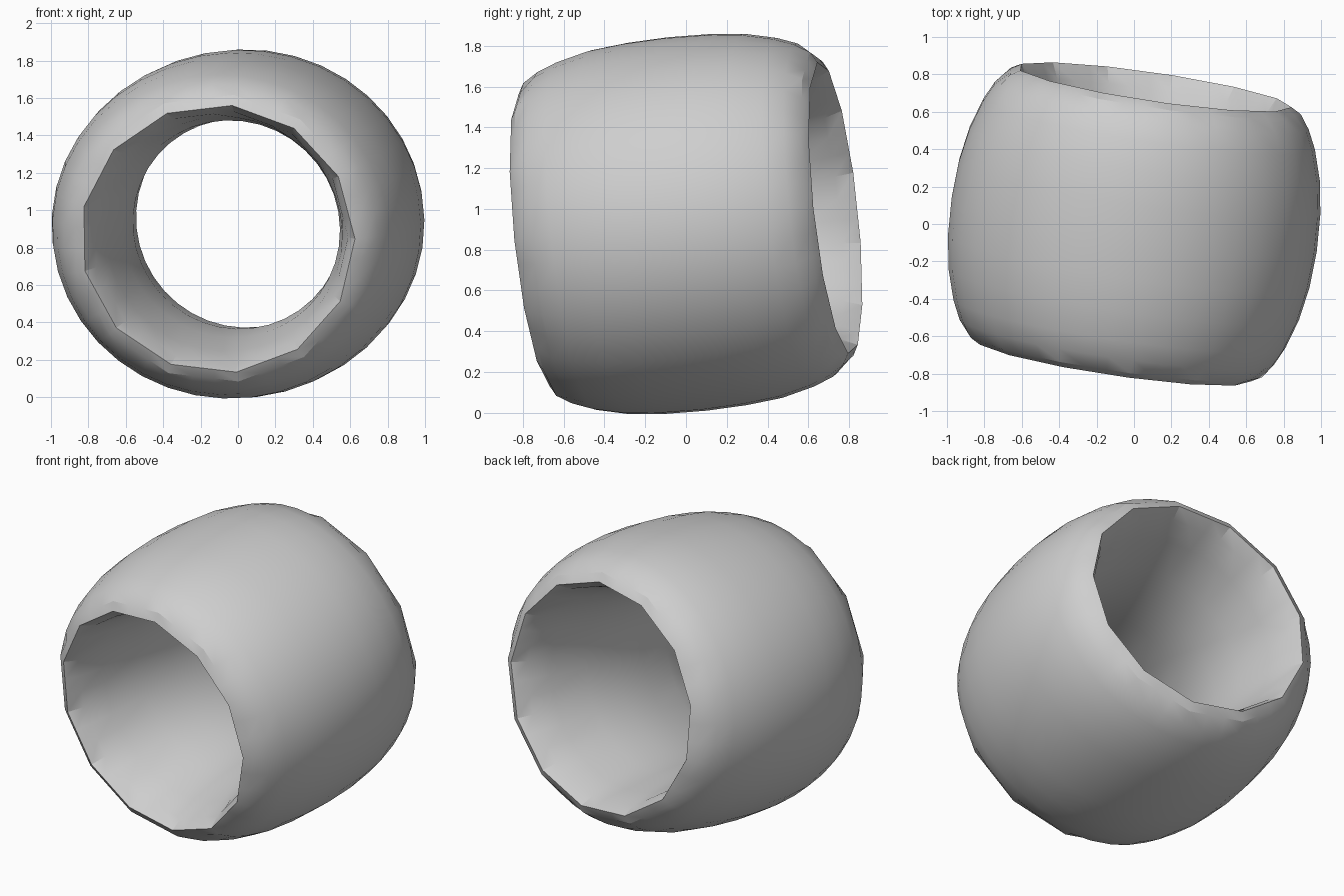
import bpy, bmesh, math
from mathutils import Vector

if "Cube" in bpy.data.objects:
    bpy.data.objects.remove(bpy.data.objects["Cube"], do_unlink=True)

RIM_SIDES = 13
SIDES = RIM_SIDES * 3
CENTRE = Vector((0, 0, 0.926))

# Half profile: distance along the axis, radius across x, radius across z, coarse rim flag
half = [
    (0.000, 0.988, 0.921, False),
    (0.200, 0.978, 0.915, False),
    (0.380, 0.948, 0.898, False),
    (0.540, 0.898, 0.860, False),
    (0.640, 0.850, 0.822, False),
    (0.715, 0.796, 0.776, True),
    (0.745, 0.742, 0.722, True),
    (0.660, 0.692, 0.680, True),
    (0.500, 0.637, 0.630, False),
    (0.250, 0.588, 0.584, False),
    (0.000, 0.568, 0.564, False),
]
# Mirror the profile into one closed loop around the ring wall
profile = half + [(-t, rx, rz, c) for t, rx, rz, c in half[-2:0:-1]]

# Slightly tilted axis of the bead
axis = Vector((0.148, 1.0, 0.108)).normalized()
side = axis.cross(Vector((0, 0, 1))).normalized()
up = side.cross(axis)

# Rim vertices between the rim corners sit on the straight chord
chord = math.cos(math.pi / RIM_SIDES) / math.cos(math.pi / SIDES)

bm = bmesh.new()
rings = []
for t, rx, rz, coarse in profile:
    ring = []
    for i in range(SIDES):
        ang = 2 * math.pi * i / SIDES
        k = chord if coarse and i % 3 else 1.0
        ring.append(bm.verts.new(CENTRE + axis * t
                                 + side * (rx * k * math.cos(ang))
                                 + up * (rz * k * math.sin(ang))))
    rings.append(ring)

# Bridge neighbouring rings all the way round
for j, a in enumerate(rings):
    b = rings[(j + 1) % len(rings)]
    for i in range(SIDES):
        n = (i + 1) % SIDES
        bm.faces.new((a[i], a[n], b[n], b[i]))
bmesh.ops.recalc_face_normals(bm, faces=bm.faces)

mesh = bpy.data.meshes.new("barrel_bead")
bm.to_mesh(mesh)
bm.free()
bead = bpy.data.objects.new("barrel_bead", mesh)
bpy.context.collection.objects.link(bead)

# Plain grey material
grey = bpy.data.materials.new("light_grey")
grey.use_nodes = True
colour = (0.62, 0.62, 0.62, 1)
grey.diffuse_color = colour
grey.node_tree.nodes["Principled BSDF"].inputs["Base Color"].default_value = colour
mesh.materials.append(grey)

# Smooth walls, crisp rim facets
bpy.ops.object.select_all(action='DESELECT')
bead.select_set(True)
bpy.context.view_layer.objects.active = bead
bpy.ops.object.shade_smooth_by_angle(angle=math.radians(22))
